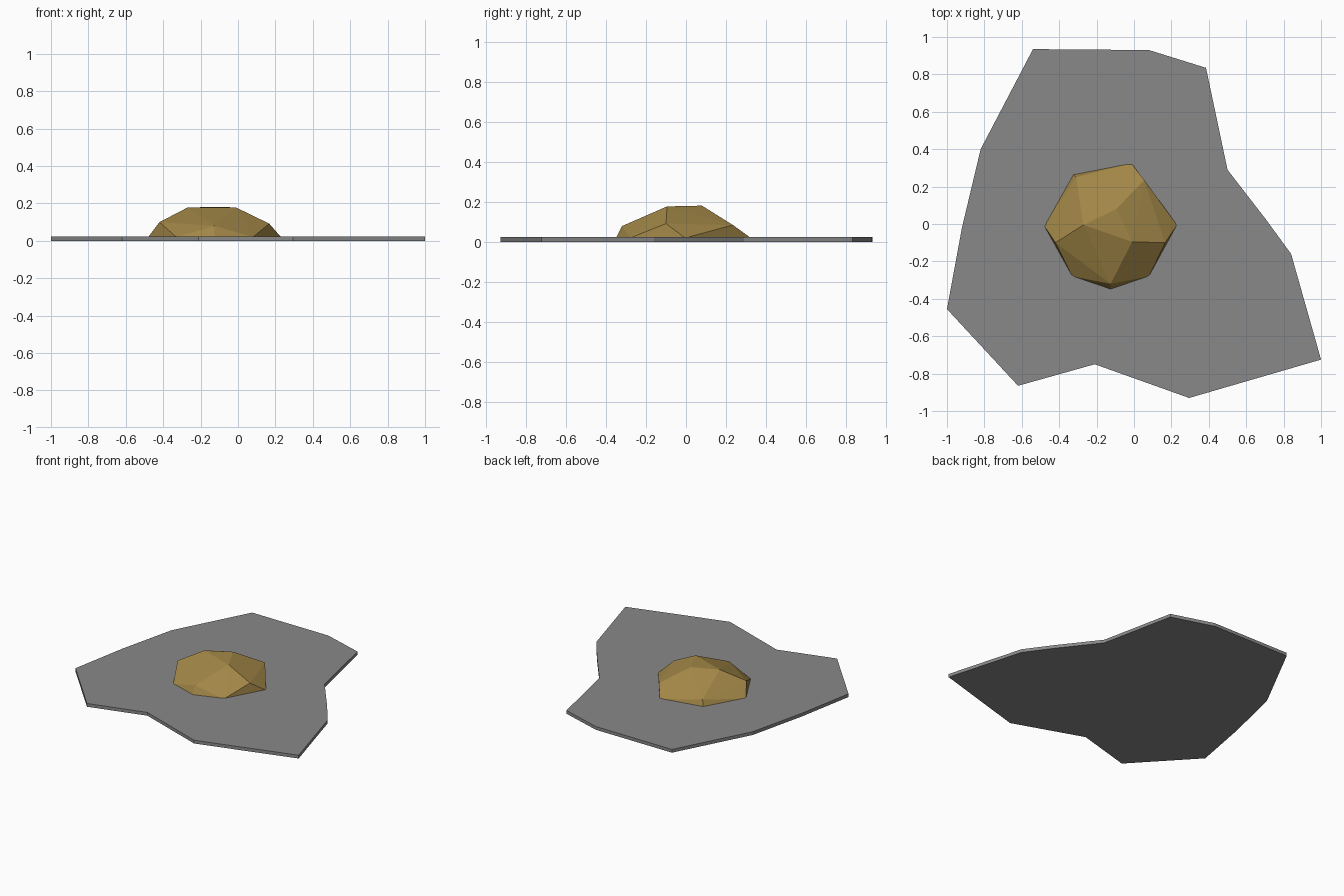
import bpy, bmesh

if "Cube" in bpy.data.objects:
    bpy.data.objects.remove(bpy.data.objects["Cube"])


def material(name, rgb):
    mat = bpy.data.materials.new(name)
    mat.diffuse_color = (*rgb, 1)
    mat.use_nodes = True
    mat.node_tree.nodes["Principled BSDF"].inputs["Base Color"].default_value = mat.diffuse_color
    return mat


def add_object(name, bm, mat):
    bmesh.ops.recalc_face_normals(bm, faces=bm.faces)
    mesh = bpy.data.meshes.new(name)
    bm.to_mesh(mesh)
    bm.free()
    mesh.materials.append(mat)
    obj = bpy.data.objects.new(name, mesh)
    bpy.context.collection.objects.link(obj)
    return obj


THICK = 0.024

# Irregular flat stone slab: outline extruded upward
outline = [(-1, -0.455), (-0.62, -0.865), (-0.21, -0.75), (0.295, -0.93),
           (1, -0.725), (0.84, -0.16), (0.705, 0.025), (0.50, 0.29), (0.385, 0.835),
           (0.08, 0.93), (-0.54, 0.935), (-0.82, 0.40), (-0.92, -0.02)]
bm = bmesh.new()
base = bm.faces.new([bm.verts.new((x, y, 0)) for x, y in outline])
ext = bmesh.ops.extrude_face_region(bm, geom=[base], use_keep_orig=True)
top = [v for v in ext["geom"] if isinstance(v, bmesh.types.BMVert)]
bmesh.ops.translate(bm, verts=top, vec=(0, 0, THICK))
add_object("stone_slab", bm, material("grey stone", (0.25, 0.25, 0.25)))

# Faceted mound: convex hull over a foot ring, a shoulder ring and a crown
foot = [(-0.48, -0.01), (-0.325, 0.265), (-0.015, 0.325), (0.23, -0.005),
        (0.08, -0.28), (-0.125, -0.35), (-0.33, -0.28)]
shoulder = [(-0.42, -0.10, 0.10), (-0.125, -0.32, 0.08), (0.167, -0.10, 0.092),
            (0.055, 0.235, 0.085), (-0.31, 0.25, 0.065)]
crown = [(-0.27, -0.005, 0.178), (-0.095, 0.08, 0.182), (-0.01, -0.095, 0.178)]
bm = bmesh.new()
for p in [(x, y, THICK - 0.004) for x, y in foot] + shoulder + crown:
    bm.verts.new(p)
bmesh.ops.convex_hull(bm, input=bm.verts)
add_object("faceted_mound", bm, material("ochre brown", (0.36, 0.24, 0.063)))
